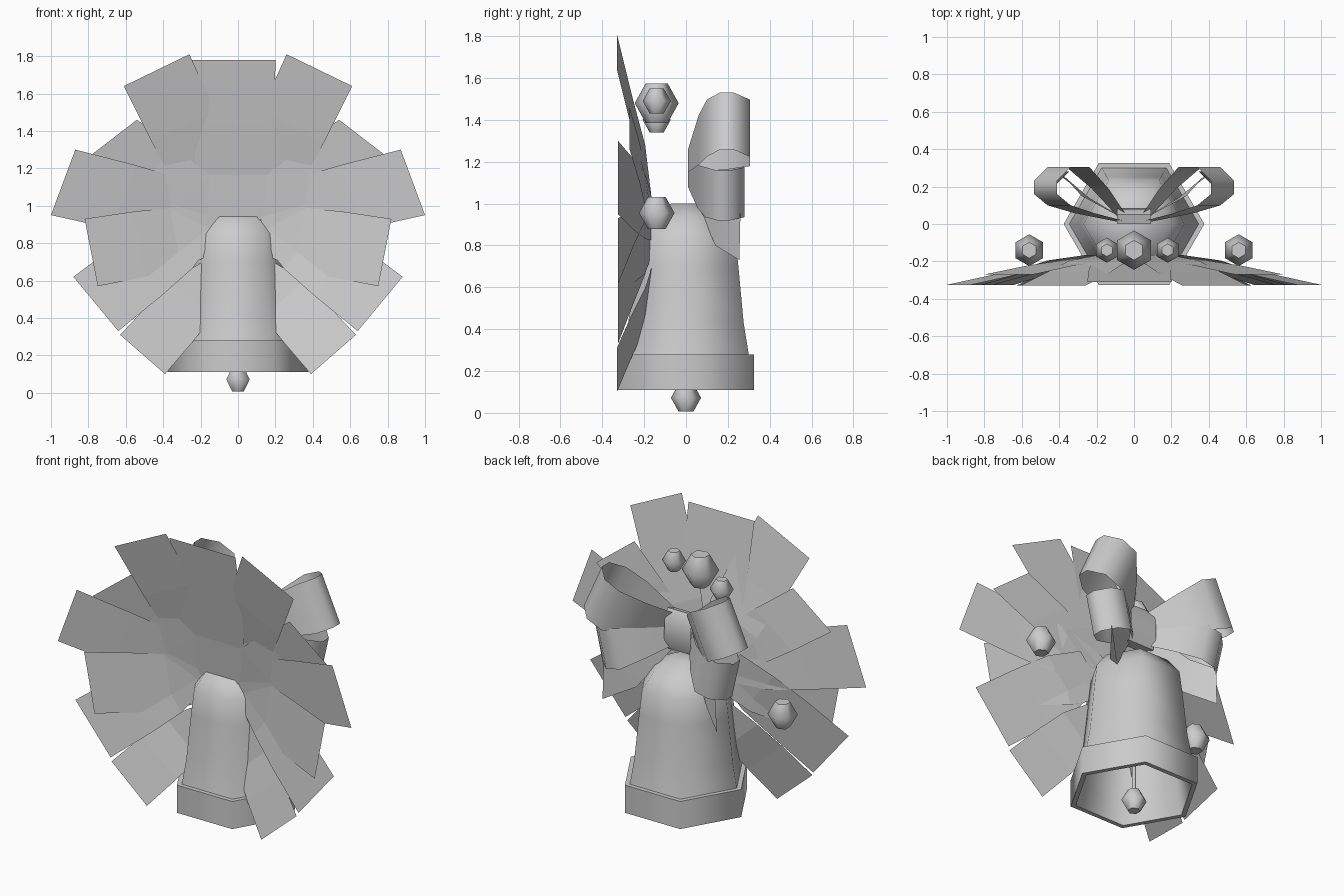
import bpy, math
from mathutils import Vector

if "Cube" in bpy.data.objects:
    bpy.data.objects.remove(bpy.data.objects["Cube"])


def mesh(name, verts, faces, smooth=True):
    me = bpy.data.meshes.new(name)
    me.from_pydata([tuple(v) for v in verts], [], faces)
    ob = bpy.data.objects.new(name, me)
    bpy.context.collection.objects.link(ob)
    bpy.ops.object.select_all(action='DESELECT')
    ob.select_set(True)
    bpy.context.view_layer.objects.active = ob
    if smooth:
        bpy.ops.object.shade_smooth_by_angle(angle=math.radians(62))
    return ob


def lathe(name, profile, loc=(0, 0, 0), n=6, turn=0.0):
    """Revolve (radius, z) points with n sides; profile ends are capped."""
    verts, faces = [], []
    for r, z in profile:
        for i in range(n):
            a = 2 * math.pi * i / n + turn
            verts.append((loc[0] + r * math.cos(a), loc[1] + r * math.sin(a), loc[2] + z))
    for k in range(len(profile) - 1):
        for i in range(n):
            j = (i + 1) % n
            faces.append((k * n + i, k * n + j, (k + 1) * n + j, (k + 1) * n + i))
    faces.append(tuple(range(n))[::-1])
    faces.append(tuple(range((len(profile) - 1) * n, len(profile) * n)))
    return mesh(name, verts, faces)


def ball(name, loc, r):
    return lathe(name, [(r * .5, -r * .9), (r, 0), (r * .5, r * .9)], loc, 6, math.pi / 6)


def strip(name, rows, smooth=True):
    """Ribbon from pairs of edge points."""
    verts = [p for row in rows for p in row]
    faces = [(2 * i, 2 * i + 2, 2 * i + 3, 2 * i + 1) for i in range(len(rows) - 1)]
    return mesh(name, verts, faces, smooth)


# hollow six-sided bell: inside wall up, then outside wall
lathe("bell", [(.07, .96), (.18, .90), (.24, .82), (.26, .70), (.285, .45), (.31, .30), (.345, .11),
               (.376, .11), (.376, .28), (.346, .28), (.318, .43), (.289, .70), (.27, .85),
               (.20, .94), (.08, 1.0)][::-1])
ball("clapper", (0, 0, .072), .072)
lathe("clapper_rod", [(.012, .12), (.012, .97)])

# berries
for x, z, r in [(0, 1.48, .105), (.18, 1.49, .067), (-.145, 1.40, .067), (.56, .955, .085), (-.56, .74, .085)]:
    ball("berry", (x, -.14, z), r)


# leaves: tip corners (x, z), root centre (x, z), tip depth
def leaf(name, a, b, root, y_tip, side=1):
    a, b = Vector((a[0], 0, a[1])), Vector((b[0], 0, b[1]))
    back = Vector((root[0], 0, root[1])) - (a + b) / 2
    half = (a - b) / 2
    rows = []
    for t, k, y in [(0, 1, y_tip), (.4, .97, y_tip * .58 - .065), (.7, .9, -.195), (1, .6, -.165)]:
        c = (a + b) / 2 + back * t + Vector((0, y, 0))
        rows.append([Vector((p.x * side, p.y, p.z)) for p in (c + half * k, c - half * k)])
    strip(name, rows, False)


leaf("top_leaf", (-.25, 1.78), (.20, 1.78), (-.02, .90), -.31)
leaves = [((.26, 1.81), (.61, 1.64), (.08, .98), -.33),
          ((.54, 1.46), (.80, 1.26), (.10, .95), -.27),
          ((.87, 1.30), (1.0, .95), (.12, .93), -.325),
          ((.82, .93), (.75, .57), (.14, .86), -.325),
          ((.88, .62), (.64, .33), (.18, .93), -.325),
          ((.63, .31), (.39, .10), (.13, .63), -.33)]
for side in (1, -1):
    for args in leaves:
        leaf("leaf", *args, side)


# bow loops: path (distance outward, y, half width) along a tilted direction
LOOP = [(.06, .01, .06), (.30, .06, .13), (.44, .10, .15), (.52, .16, .15), (.52, .23, .15),
        (.44, .305, .15), (.33, .305, .15), (.20, .19, .11), (.06, .03, .06)]


def loop(name, d, z, s, w, side):
    rows = []
    for u, y, h in LOOP:
        c = Vector((u * s * d[0], y * .3 + y * s * .7, z + u * s * d[1]))
        o = Vector((-d[1], 0, d[0])) * h * w
        rows.append([Vector((p.x * side, p.y, p.z)) for p in (c - o, c + o)])
    strip(name, rows)


for side in (1, -1):
    loop("bow_upper_loop", (.91, .41), 1.18, 1.0, 1.0, side)
    loop("bow_lower_loop", (.97, -.22), 1.14, .88, .82, side)
    # bow tail
    strip("bow_tail", [[Vector((x * side, y, z)) for x, y, z in row] for row in
                       [((.04, .02, 1.08), (.06, .03, 1.18)),
                        ((.24, .14, .80), (.28, .15, 1.02)),
                        ((.39, .255, .73), (.38, .26, .95))]])

# bow knot: curved band
strip("bow_knot", [[(-.09, y, z), (.09, y, z)] for y, z in
                   [(.0, 1.28), (.05, 1.295), (.08, 1.25), (.085, 1.12), (.06, 1.05), (.0, 1.05), (0, 1.28)]])
